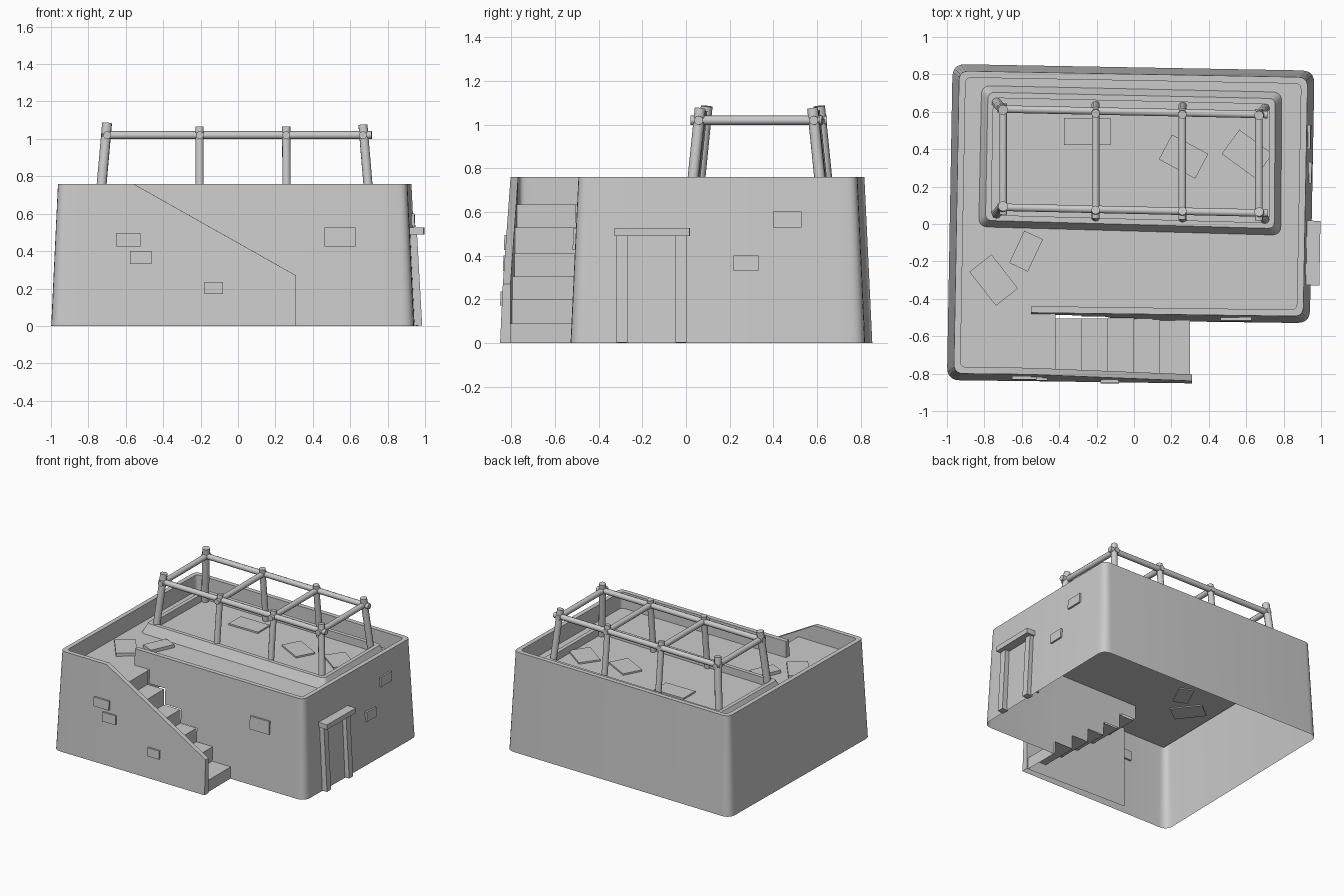
import bpy, math
from mathutils import Vector as V

if "Cube" in bpy.data.objects:
    bpy.data.objects.remove(bpy.data.objects["Cube"])

H, F, STEP_Z = 0.76, 0.635, [0, 0.09, 0.2, 0.305, 0.41, 0.53, 0.635]
STEP_X = [0.30, 0.14, 0.0, -0.14, -0.28, -0.42]


def finish(name, verts, faces, smooth=True):
    me = bpy.data.meshes.new(name)
    me.from_pydata([tuple(v) for v in verts], [], faces)
    ob = bpy.data.objects.new(name, me)
    bpy.context.collection.objects.link(ob)
    bpy.ops.object.select_all(action='DESELECT')
    ob.select_set(True)
    bpy.context.view_layer.objects.active = ob
    bpy.ops.object.mode_set(mode='EDIT')
    bpy.ops.mesh.select_all(action='SELECT')
    bpy.ops.mesh.remove_doubles(threshold=0.0005)
    bpy.ops.mesh.dissolve_degenerate()
    bpy.ops.object.mode_set(mode='OBJECT')
    if smooth:
        bpy.ops.object.shade_smooth_by_angle(angle=math.radians(35))
    return ob


def offset(poly, d, closed):
    # mitred offset to the right-hand side of a clockwise outline
    out, n = [], len(poly)
    for i, p in enumerate(poly):
        dirs = []
        if closed or i > 0:
            dirs.append((p - poly[i - 1]).normalized())
        if closed or i < n - 1:
            dirs.append((poly[(i + 1) % n] - p).normalized())
        ns = [V((e.y, -e.x)) for e in dirs]
        m = sum(ns, V((0, 0))).normalized()
        out.append(p + m * d / m.dot(ns[0]))
    return out


def rounded(poly, radii, k=5):
    # each corner becomes a list of points (one point when radius is 0)
    out, n = [], len(poly)
    for i, p in enumerate(poly):
        if radii[i] == 0:
            out.append([p])
            continue
        a = p + (poly[i - 1] - p).normalized() * radii[i]
        b = p + (poly[(i + 1) % n] - p).normalized() * radii[i]
        out.append([a * (1 - t) ** 2 + p * 2 * t * (1 - t) + b * t * t
                    for t in [j / k for j in range(k + 1)]])
    return out


def wall(name, spec, closed, lean, thick):
    # spec rows: x, y, corner radius, top z, [(outer bottom z, inner bottom z), ...]
    poly = [V(s[:2]) for s in spec]
    A = rounded(poly, [s[2] for s in spec])
    B = rounded(offset(poly, 0.1, closed), [s[2] * 0.25 for s in spec])
    verts = []
    for s, ga, gb in zip(spec, A, B):
        for a, b in zip(ga, gb):
            for zb, zi in s[4]:
                v = (b - a) / 0.1
                dt = lean(s[3])
                for z, d in ((zb, lean(zb)), (s[3], dt), (s[3], dt + thick), (zi, dt + thick)):
                    q = a + v * d
                    verts.append((q.x, q.y, z))
    n = len(verts) // 4
    faces = []
    for i in range(n if closed else n - 1):
        j = (i + 1) % n
        faces += [(4*i + k, 4*i + k + 1, 4*j + k + 1, 4*j + k) for k in range(3)]
    if not closed:
        faces += [(0, 3, 2, 1), tuple(4*(n - 1) + k for k in range(4))]
    return finish(name, verts, faces)


# Leaning house walls, with the sloped stair wall and the zigzag above the steps
low = [(0, F)]
spec = [(0.31, -0.852, 0, 0.27, [(0, 0)]),
        (-0.56, -0.84, 0, H, [(0, 0), (0, F)]),
        (-1.0, -0.835, 0.07, H, low), (-0.97, 0.855, 0.07, H, low),
        (0.965, 0.82, 0.07, H, low), (0.94, -0.53, 0.07, H, low)]
for i, x in enumerate(STEP_X):
    spec.append((x, -0.53 + (0.94 - x) * 0.0134, 0, H, [(STEP_Z[i], F), (STEP_Z[i + 1], F)]))
spec.append((-0.55, -0.51, 0, H, [(F, F)]))
wall("house_walls", spec, False, lambda z: 0.036 * z / H, 0.035)

# Roof floor and stairs
floor = [(-0.945, -0.80), (-0.42, -0.805), (-0.42, -0.48), (0.89, -0.49), (0.915, 0.775), (-0.925, 0.81)]
finish("roof_floor", [(x, y, F) for x, y in floor], [tuple(range(6))])
prof = []
for i, x in enumerate(STEP_X):
    prof += [(x, STEP_Z[i]), (x, STEP_Z[i + 1])]
sv = [(x, y, z) for x, z in prof for y in (-0.808, -0.505)]
finish("stairs", sv, [(2*i, 2*i + 1, 2*i + 3, 2*i + 2) for i in range(len(prof) - 1)], False)

# Raised curb around the pergola and its inner floor
corners = [(-0.83, -0.015), (-0.815, 0.74), (0.79, 0.705), (0.785, -0.06)]
wall("roof_curb", [(x, y, 0.05, 0.705, [(F, 0.645)]) for x, y in corners], True,
     lambda z: 0.035 * (z - F) / 0.07, 0.03)
finish("pergola_floor", [(x * 0.93, 0.342 + (y - 0.342) * 0.85, 0.647) for x, y in corners], [(3, 2, 1, 0)])


def pole(name, a, b, r):
    a, b = V(a), V(b)
    bpy.ops.mesh.primitive_cylinder_add(vertices=10, radius=r, depth=(b - a).length, location=(a + b) / 2)
    ob = bpy.context.object
    ob.name = name
    ob.rotation_euler = (b - a).to_track_quat('Z', 'Y').to_euler()
    bpy.ops.object.shade_smooth_by_angle(angle=math.radians(40))


# Pergola posts and rails
for xb, xt, yf, zt, r in ((-0.74, -0.70, 0.085, 1.085, 0.027), (-0.205, -0.205, 0.065, 1.065, 0.023),
                          (0.26, 0.258, 0.06, 1.065, 0.023), (0.705, 0.668, 0.055, 1.075, 0.025)):
    pole("front_post", (xb, yf - 0.035, F), (xt, yf + 0.01, zt), r)
    pole("back_post", (xb, yf + 0.57, F), (xt, yf + 0.525, zt), r)
    pole("cross_rail", (xt, yf - 0.035, 1.02), (xt, yf + 0.56, 1.02), 0.021)
pole("front_rail", (-0.73, 0.09, 1.02), (0.715, 0.058, 1.02), 0.021)
pole("back_rail", (-0.73, 0.615, 1.02), (0.715, 0.585, 1.02), 0.021)


def box(name, loc, size, rot=(0, 0, 0)):
    bpy.ops.mesh.primitive_cube_add(size=1, location=loc, rotation=[math.radians(a) for a in rot])
    ob = bpy.context.object
    ob.name = name
    ob.scale = size
    return ob


# Door frame
for y in (-0.293, -0.023):
    box("door_jamb", (0.946, y, 0.246), (0.05, 0.05, 0.49), (0, -3.2, 0))
box("door_lintel", (0.95, -0.155, 0.508), (0.088, 0.345, 0.038), (0, 0, -1))

# Exposed bricks on the right, front and stair walls
for y, z, w in ((0.465, 0.565, 0.13), (0.275, 0.365, 0.115)):
    box("side_brick", (0.949 + y * 0.017 - 0.047 * z, y, z), (0.03, w, 0.072), (0, -2.7, -1))
for x, y, z, w, h in ((0.545, -0.525, 0.475, 0.165, 0.10), (-0.587, -0.840, 0.46, 0.13, 0.07),
                      (-0.52, -0.840, 0.365, 0.115, 0.07), (-0.13, -0.845, 0.203, 0.10, 0.065)):
    box("front_brick", (x, y + 0.047 * z, z), (w, 0.03, h), (-2.7, 0, 0))

# Loose roof tiles set in the floor
for x, y, w, d, a in ((-0.25, 0.495, 0.25, 0.145, 0), (0.265, 0.36, 0.22, 0.15, -28),
                      (0.605, 0.375, 0.22, 0.16, -36), (-0.75, -0.30, 0.23, 0.15, -52),
                      (-0.577, -0.145, 0.19, 0.11, 65)):
    box("floor_tile", (x, y, F + 0.008), (w, d, 0.032), (0, 0, a))
